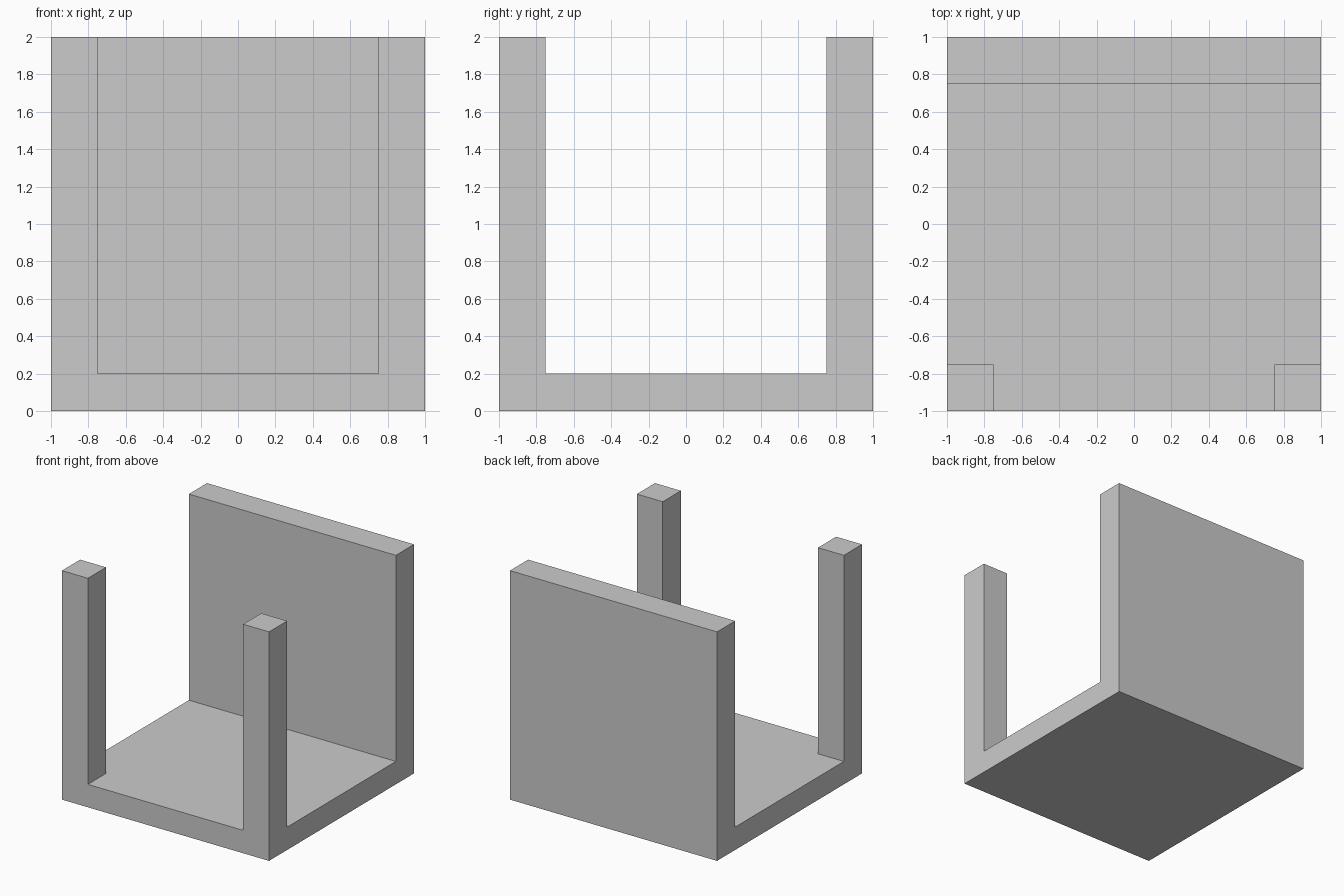
import bpy, bmesh
from math import radians

if "Cube" in bpy.data.objects:
    bpy.data.objects.remove(bpy.data.objects["Cube"])

HALF, INNER = 1.0, 0.75      # outer half width, inner face of walls and posts
FLOOR, TOP = 0.2, 2.0        # floor thickness, overall height


def extrude_profile(name, profile, half_width):
    """Extrude a closed (y, z) side profile along x, centred on x = 0."""
    bm = bmesh.new()
    left = [bm.verts.new((-half_width, y, z)) for y, z in profile]
    right = [bm.verts.new((half_width, y, z)) for y, z in profile]
    bm.faces.new(left)
    bm.faces.new(right[::-1])
    for i in range(len(profile)):
        j = (i + 1) % len(profile)
        bm.faces.new((left[i], right[i], right[j], left[j]))
    bmesh.ops.recalc_face_normals(bm, faces=bm.faces)
    mesh = bpy.data.meshes.new(name)
    bm.to_mesh(mesh)
    bm.free()
    obj = bpy.data.objects.new(name, mesh)
    bpy.context.collection.objects.link(obj)
    return obj


# U-shaped body: floor, back wall and front wall in one piece
body = extrude_profile("floor_back_wall_and_front_posts", [
    (-HALF, 0), (HALF, 0), (HALF, TOP), (INNER, TOP),
    (INNER, FLOOR), (-INNER, FLOOR), (-INNER, TOP), (-HALF, TOP)], HALF)

# Front opening: removes the middle of the front wall, leaving two posts
opening = extrude_profile("front_opening_cutter", [
    (-1.2, FLOOR), (-0.5, FLOOR), (-0.5, 2.2), (-1.2, 2.2)], INNER)
opening.hide_render = True
cut = body.modifiers.new("front_opening", 'BOOLEAN')
cut.operation = 'DIFFERENCE'
cut.solver = 'EXACT'
cut.object = opening

# Apply the cut, then remove the cutter
bpy.context.view_layer.objects.active = body
bpy.ops.object.modifier_apply(modifier=cut.name)
bpy.data.objects.remove(opening)

# Merge the coplanar faces left on the floor by the cut
bm = bmesh.new()
bm.from_mesh(body.data)
bmesh.ops.dissolve_limit(bm, angle_limit=radians(1), verts=bm.verts, edges=bm.edges)
bm.to_mesh(body.data)
bm.free()
